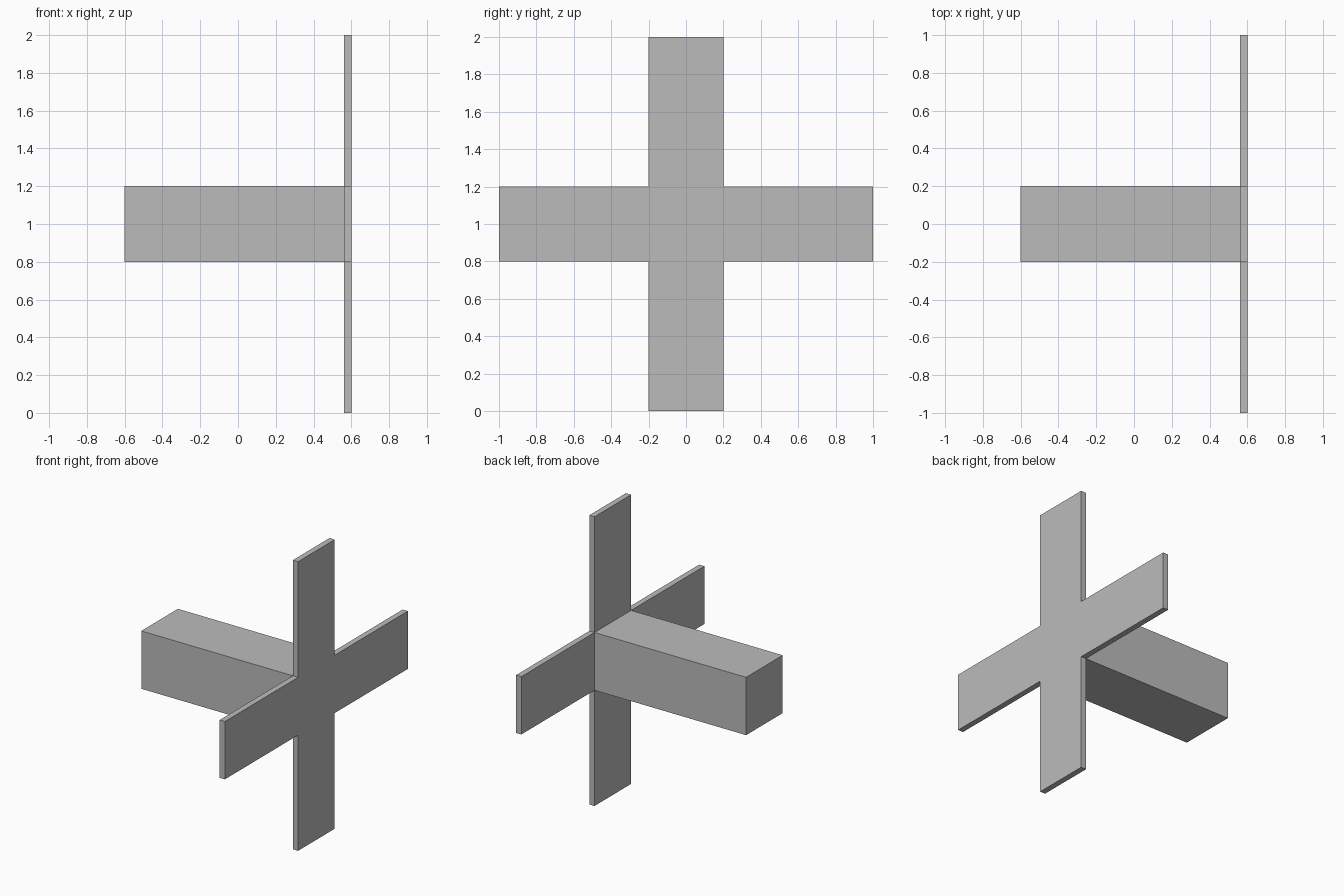
import bpy
import bmesh
from math import radians
from mathutils import Vector

if "Cube" in bpy.data.objects:
    bpy.data.objects.remove(bpy.data.objects["Cube"], do_unlink=True)

HALF = 0.2      # half width of the arms and the bar
REACH = 1.0     # centre to arm tip
FRONT = 0.6     # outer face of the cross plate
THICK = 0.04    # plate thickness
MID = 1.0       # height of the centre

grey = bpy.data.materials.new("plain_grey")
grey.use_nodes = True
colour = (0.5, 0.5, 0.5, 1.0)
grey.diffuse_color = colour
grey.node_tree.nodes["Principled BSDF"].inputs["Base Color"].default_value = colour

bm = bmesh.new()


def quad(y0, y1, z0, z1):
    corners = [(y0, z0), (y1, z0), (y1, z1), (y0, z1)]
    return bm.faces.new([bm.verts.new((FRONT, y, MID + z)) for y, z in corners])


def extrude(faces, distance):
    """Extrude faces along -x and return the moved cap faces."""
    geom = bmesh.ops.extrude_face_region(bm, geom=faces)["geom"]
    verts = [g for g in geom if isinstance(g, bmesh.types.BMVert)]
    bmesh.ops.translate(bm, verts=verts, vec=(-distance, 0, 0))
    return [g for g in geom if isinstance(g, bmesh.types.BMFace)]


# Cross sheet: square hub with four arms
quad(-HALF, HALF, -HALF, HALF)
for a, b in ((-REACH, -HALF), (HALF, REACH)):
    quad(a, b, -HALF, HALF)
    quad(-HALF, HALF, a, b)
bmesh.ops.remove_doubles(bm, verts=bm.verts[:], dist=0.001)

# Plate thickness, then the long square bar grown from the back of the hub
back = extrude(bm.faces[:], THICK)
centre = Vector((FRONT - THICK, 0, MID))
hub = min(back, key=lambda f: (f.calc_center_median() - centre).length)
extrude([hub], 2 * FRONT - THICK)

# Merge coplanar faces into clean flat sides
bmesh.ops.recalc_face_normals(bm, faces=bm.faces[:])
bmesh.ops.dissolve_limit(bm, angle_limit=radians(1),
                         verts=bm.verts[:], edges=bm.edges[:])

mesh = bpy.data.meshes.new("cross_plate_with_bar")
bm.to_mesh(mesh)
bm.free()
mesh.materials.append(grey)
bpy.context.collection.objects.link(
    bpy.data.objects.new("cross_plate_with_bar", mesh))
